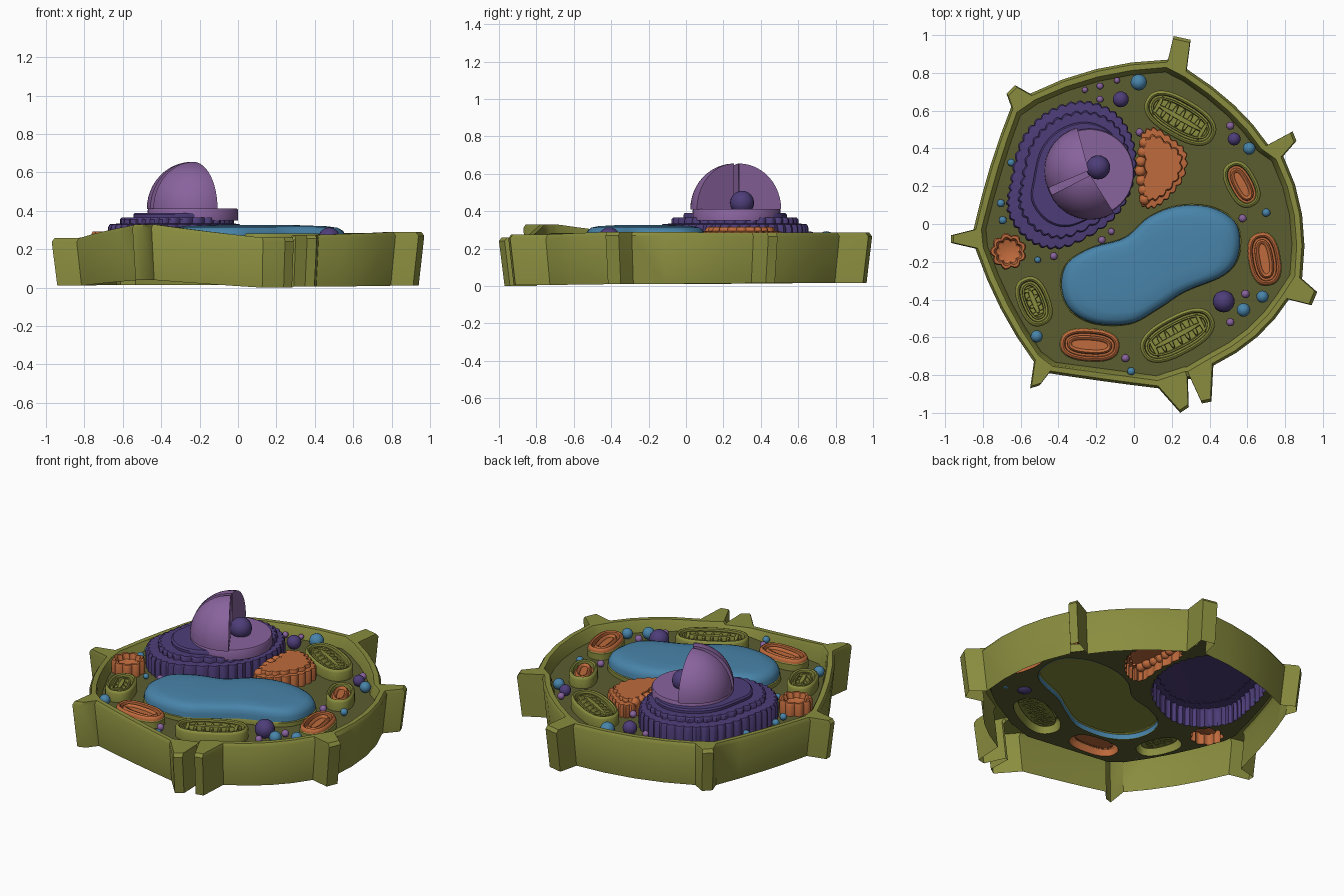
import bpy, bmesh, math
from mathutils import Vector

if "Cube" in bpy.data.objects:
    bpy.data.objects.remove(bpy.data.objects["Cube"])

FLOOR = 0.215


def material(name, col):
    m = bpy.data.materials.new(name)
    m.diffuse_color = (*col, 1)
    m.use_nodes = True
    m.node_tree.nodes["Principled BSDF"].inputs["Base Color"].default_value = m.diffuse_color
    return m


OLIVE = material("olive", (0.25, 0.265, 0.048))
DARK = material("dark_olive", (0.105, 0.108, 0.030))
BLUE = material("blue", (0.065, 0.23, 0.40))
ORANGE = material("orange", (0.52, 0.145, 0.045))
LILAC = material("light_purple", (0.25, 0.125, 0.34))
PURPLE = material("dark_purple", (0.075, 0.047, 0.19))


def finish(name, bm, mat, angle=35):
    me = bpy.data.meshes.new(name)
    bm.to_mesh(me)
    bm.free()
    me.materials.append(mat)
    ob = bpy.data.objects.new(name, me)
    bpy.context.collection.objects.link(ob)
    bpy.ops.object.select_all(action='DESELECT')
    ob.select_set(True)
    bpy.context.view_layer.objects.active = ob
    bpy.ops.object.shade_smooth_by_angle(angle=math.radians(angle))
    return ob


def loft(name, rings, mat, cap=True, angle=35):
    """Skin closed rings of 3D points; optionally cap the last ring."""
    bm = bmesh.new()
    vs = [[bm.verts.new(p) for p in r] for r in rings]
    n = len(vs[0])
    for a, b in zip(vs, vs[1:]):
        for i in range(n):
            j = (i + 1) % n
            bm.faces.new((a[i], a[j], b[j], b[i]))
    if cap:
        bm.faces.new(vs[-1])
    bmesh.ops.recalc_face_normals(bm, faces=bm.faces)
    if cap and bm.faces[:][-1].normal.z < 0:
        bmesh.ops.reverse_faces(bm, faces=bm.faces)
    return finish(name, bm, mat, angle)


def spline(pts, steps=8):
    """Closed Catmull-Rom curve through 2D points."""
    P = [Vector(p) for p in pts]
    out = []
    for i in range(len(P)):
        a, b, c, d = (P[(i + k) % len(P)] for k in (-1, 0, 1, 2))
        for s in range(steps):
            t = s / steps
            out.append(0.5 * (2 * b + (c - a) * t + (2 * a - 5 * b + 4 * c - d) * t * t
                              + (3 * b - a - 3 * c + d) * t ** 3))
    return out


def ripple(pts, waves, amp):
    """Scallop an outline towards its inside."""
    c = sum(pts, Vector((0, 0))) / len(pts)
    n = len(pts)
    return [p - (p - c).normalized() * amp * (1 - abs(math.sin(math.pi * waves * i / n)))
            for i, p in enumerate(pts)]


def stack(name, outline, levels, mat, centre=None, angle=35):
    c = Vector(centre) if centre else sum(outline, Vector((0, 0))) / len(outline)
    return loft(name, [[(*(c + (p - c) * s), z) for p in outline] for s, z in levels], mat, True, angle)


def oval(x, y, a, b, deg, n=40, p=2.5):
    r = math.radians(deg)
    out = []
    for i in range(n):
        t = 2 * math.pi * i / n
        c, s = math.cos(t), math.sin(t)
        u = a * math.copysign(abs(c) ** (2 / p), c)
        v = b * math.copysign(abs(s) ** (2 / p), s)
        out.append(Vector((x + u * math.cos(r) - v * math.sin(r), y + u * math.sin(r) + v * math.cos(r))))
    return out


# cell wall: each corner has base, tip, tip, base, then the middle of the next side, top z, bottom z
corners = [
    ((.18, .87), (.21, .995), (.30, .975), (.28, .82), (.53, .63), .285, .015),
    ((.71, .42), (.84, .49), (.86, .44), (.79, .36), (.89, .05), .285, .015),
    ((.89, -.29), (.97, -.36), (.94, -.43), (.82, -.40), (.65, -.60), .29, .01),
    ((.42, -.75), (.41, -.94), (.36, -.95), (.30, -.82), None, .275, .005),
    ((.285, -.82), (.29, -.97), (.245, -1), (.13, -.87), (-.18, -.83), .26, 0),
    ((-.45, -.79), (-.50, -.855), (-.55, -.87), (-.53, -.73), (-.705, -.45), .33, .04),
    ((-.84, -.13), (-.97, -.10), (-.97, -.06), (-.85, -.03), (-.76, .31), .258, .01),
    ((-.65, .62), (-.675, .69), (-.63, .735), (-.55, .69), (-.20, .82), .285, .015)]
outer, inner, zt, zb = [], [], [], []


def shrink(p):
    return p - p.normalized() * 0.05


for i, (b1, t1, t2, b2, mid, top, bot) in enumerate(corners):
    nxt = corners[(i + 1) % len(corners)]
    a, b = Vector(b1), Vector(b2)
    outer += [a, Vector(t1), Vector(t2), b]
    inner += [shrink(a.lerp(b, k / 3)) for k in range(4)]
    zt += [top] * 4
    zb += [bot] * 4
    if mid:
        e = Vector(nxt[0])
        ctrl = 2 * Vector(mid) - (b + e) / 2
        for t in (.25, .5, .75):
            q = b * (1 - t) ** 2 + ctrl * 2 * t * (1 - t) + e * t * t
            outer.append(q)
            inner.append(shrink(q))
            zt.append(top + (nxt[5] - top) * t)
            zb.append(bot + (nxt[6] - bot) * t)
N = range(len(outer))
loft("cell_wall", [
    [(*outer[i] * .97, zb[i]) for i in N],
    [(*outer[i], zt[i] - .02) for i in N],
    [(*outer[i] * .985, zt[i]) for i in N],
    [(*inner[i] * 1.01, zt[i]) for i in N],
    [(*inner[i], zt[i] - .015) for i in N],
    [(*inner[i] * .98, FLOOR) for i in N]], OLIVE, False, 40)
holes = []

# folded membrane around the nucleus, in three steps
er = spline([(.01, .40), (-.08, .58), (-.26, .655), (-.46, .60), (-.60, .45), (-.66, .22), (-.67, .05),
             (-.55, -.10), (-.37, -.13), (-.13, 0), (-.01, .18)], 16)
er_wavy = ripple(er, 44, .014)
holes.append(er_wavy)
NUC = (-.235, .27)
stack("folded_membrane_lower", er_wavy, [(1, FLOOR), (1, .31), (.98, .33), (.84, .335)], PURPLE, NUC)
stack("folded_membrane_middle", ripple(er, 36, .02), [(.86, .33), (.86, .355), (.84, .365), (.7, .365)], PURPLE, NUC)
stack("folded_membrane_upper", er, [(.70, .36), (.70, .38), (.68, .39)], PURPLE, NUC)

# nucleus: base disc, two dome sectors with a slit between, inner ball
R = .235
disc = [Vector((NUC[0] + R * math.cos(t * math.pi / 24), NUC[1] + R * math.sin(t * math.pi / 24))) for t in range(48)]
stack("nucleus_base", disc, [(1, .35), (1, .405), (.98, .412)], LILAC)


def dome_sector(name, a0, a1, shift):
    bm = bmesh.new()
    cx, cy = NUC[0] + shift[0], NUC[1] + shift[1]
    rows, nu, nv = [], 16, 12
    for i in range(nu + 1):
        a = math.radians(a0 + (a1 - a0) * i / nu)
        rows.append([bm.verts.new((cx + R * math.cos(a) * math.cos(h), cy + R * math.sin(a) * math.cos(h),
                                   .41 + .245 * math.sin(h))) for h in (math.pi / 2 * j / nv * .995 for j in range(nv + 1))])
    for i in range(nu):
        for j in range(nv):
            bm.faces.new((rows[i][j], rows[i + 1][j], rows[i + 1][j + 1], rows[i][j + 1]))
    foot = bm.verts.new((cx, cy, .41))
    bm.faces.new([foot] + rows[0])
    bm.faces.new([foot] + rows[-1][::-1])
    bmesh.ops.recalc_face_normals(bm, faces=bm.faces)
    finish(name, bm, LILAC)


dome_sector("nucleus_dome_back", 105, 203, (-.005, .012))
dome_sector("nucleus_dome_front", 207, 302, (.004, -.012))


def ball(name, x, y, z, r, mat):
    bm = bmesh.new()
    bmesh.ops.create_uvsphere(bm, u_segments=20, v_segments=12, radius=r)
    bmesh.ops.translate(bm, verts=bm.verts, vec=(x, y, z))
    finish(name, bm, mat, 60)


ball("nucleolus", -.19, .30, .445, .064, PURPLE)

# large bean-shaped vacuole with a thin olive collar
bean = spline([(-.39, -.34), (-.36, -.21), (-.23, -.125), (-.05, -.07), (.08, .04), (.24, .10), (.42, .09), (.55, 0),
               (.56, -.16), (.48, -.27), (.27, -.36), (.13, -.45), (-.02, -.53), (-.21, -.53), (-.34, -.46)], 6)
holes.append(bean)
stack("vacuole_collar", bean, [(1, FLOOR), (1, .24), (.97, .25)], OLIVE).data.polygons[0].use_smooth = False
stack("vacuole", bean, [(.99, FLOOR), (.985, .27), (.96, .295), (.90, .312), (.78, .32), (.5, .325)], BLUE, None, 80)

# stacked orange folds beside the nucleus
golgi = spline([(.03, .46), (.10, .515), (.20, .46), (.28, .38), (.27, .25), (.19, .14), (.10, .08), (.03, .11),
                (.035, .28)], 12)
golgi_wavy = ripple(golgi, 22, .016)
holes.append(golgi_wavy)
stack("fold_stack_lower", golgi_wavy, [(1, FLOOR), (1, .28), (.97, .292), (.8, .295)], ORANGE)
stack("fold_stack_upper", ripple(golgi, 16, .02), [(.82, .28), (.82, .305), (.78, .315)], ORANGE)
for k in range(7):
    ball("fold_bump_%d" % k, .045 + .012 * math.cos(k * 1.0), .13 + .05 * k, .288, .03, ORANGE)


def pod(name, x, y, a, b, deg, shell, fill, top=.283):
    """Hollow oval shell with a sunken floor."""
    def ring(d, z):
        return [(*p, z) for p in oval(x, y, a - d, b - d, deg)]
    holes.append(oval(x, y, a, b, deg))
    loft(name + "_shell", [ring(0, FLOOR), ring(0, top - .015), ring(.006, top - .003), ring(.014, top),
                           ring(.022, top - .005), ring(.026, .245)], shell, False, 50)
    loft(name + "_bed", [ring(.026, .25), ring(.034, .25)], fill)
    return ring


# green pods with a ladder of ridges
for k, (x, y, a, b, deg, bars) in enumerate([(.245, .56, .205, .105, -30, 7), (.23, -.59, .21, .105, 28, 7),
                                             (-.53, -.41, .135, .085, -68, 4)]):
    ring = pod("green_pod_%d" % k, x, y, a, b, deg, OLIVE, OLIVE)
    loft("green_pod_inner_rim_%d" % k, [ring(.036, .25), ring(.038, .272), ring(.046, .272), ring(.05, .25)], OLIVE, False)
    r = math.radians(deg)
    for i in range(bars):
        u = (a - .07) * (2 * i / (bars - 1) - 1)
        o = oval(x + u * math.cos(r), y + u * math.sin(r), .011, b - .05, deg, 16)
        stack("green_pod_%d_ridge_%d" % (k, i), o, [(1, .245), (1, .265), (.8, .273)], OLIVE)
    stack("green_pod_%d_spine" % k, oval(x, y, a - .06, .014, deg, 20), [(1, .245), (1, .268), (.85, .277)], OLIVE)

# orange pods with a grooved lump inside
for k, (x, y, a, b, deg, shell) in enumerate([(.57, .21, .13, .08, -62, OLIVE), (.69, -.185, .14, .083, -80, ORANGE),
                                              (-.235, -.64, .155, .085, -4, ORANGE)]):
    ring = pod("orange_pod_%d" % k, x, y, a, b, deg, shell, ORANGE)
    loft("orange_pod_lump_%d" % k, [ring(.036, .245), ring(.037, .268), ring(.046, .276), ring(.056, .272),
                                    ring(.06, .262)], ORANGE, True, 60)
    if shell is ORANGE:
        loft("orange_pod_collar_%d" % k, [ring(-.004, FLOOR), ring(-.004, .255), ring(.001, .26)], OLIVE, False)

# crown-shaped orange cup
crown = ripple(oval(-.665, -.145, .098, .098, 0, 72, 2), 9, .016)
holes.append(crown)
stack("orange_cup", crown, [(1, FLOOR), (1, .28), (.93, .293), (.78, .293), (.66, .262), (.5, .255)], ORANGE)

# floor sheet, open under the larger parts
bm = bmesh.new()
edges = []
for loop in [[p * .98 for p in inner]] + holes:
    vs = [bm.verts.new((*p, FLOOR)) for p in loop]
    edges += [bm.edges.new((vs[i - 1], vs[i])) for i in range(len(vs))]
bmesh.ops.triangle_fill(bm, edges=edges, use_beauty=True, normal=(0, 0, 1))
finish("cell_floor", bm, DARK)

# small round vesicles: x, y, radius
vesicles = {
    "blue": (BLUE, [(.025, .75, .043), (.61, .40, .033), (.70, .06, .022), (.58, -.455, .036), (.68, -.385, .032),
                    (-.515, -.595, .032), (-.015, -.78, .021), (-.705, .11, .021), (-.695, .02, .021),
                    (-.65, .325, .02), (-.51, -.19, .017)]),
    "dark": (PURPLE, [(-.07, .66, .042), (.53, .45, .034), (.475, -.41, .058)]),
    "lilac": (LILAC, [(-.18, .73, .018), (-.09, .76, .016), (-.26, .71, .016), (-.18, .66, .018), (.03, .485, .021),
                      (.51, .52, .021), (.575, .03, .021), (.59, -.37, .022), (.51, -.52, .021), (-.045, -.71, .021),
                      (-.425, -.17, .02), (-.17, -.085, .02), (-.12, -.04, .018)])}
for name, (mat, items) in vesicles.items():
    for k, (x, y, r) in enumerate(items):
        ball("%s_vesicle_%d" % (name, k), x, y, .235 + r * .35, r, mat)
